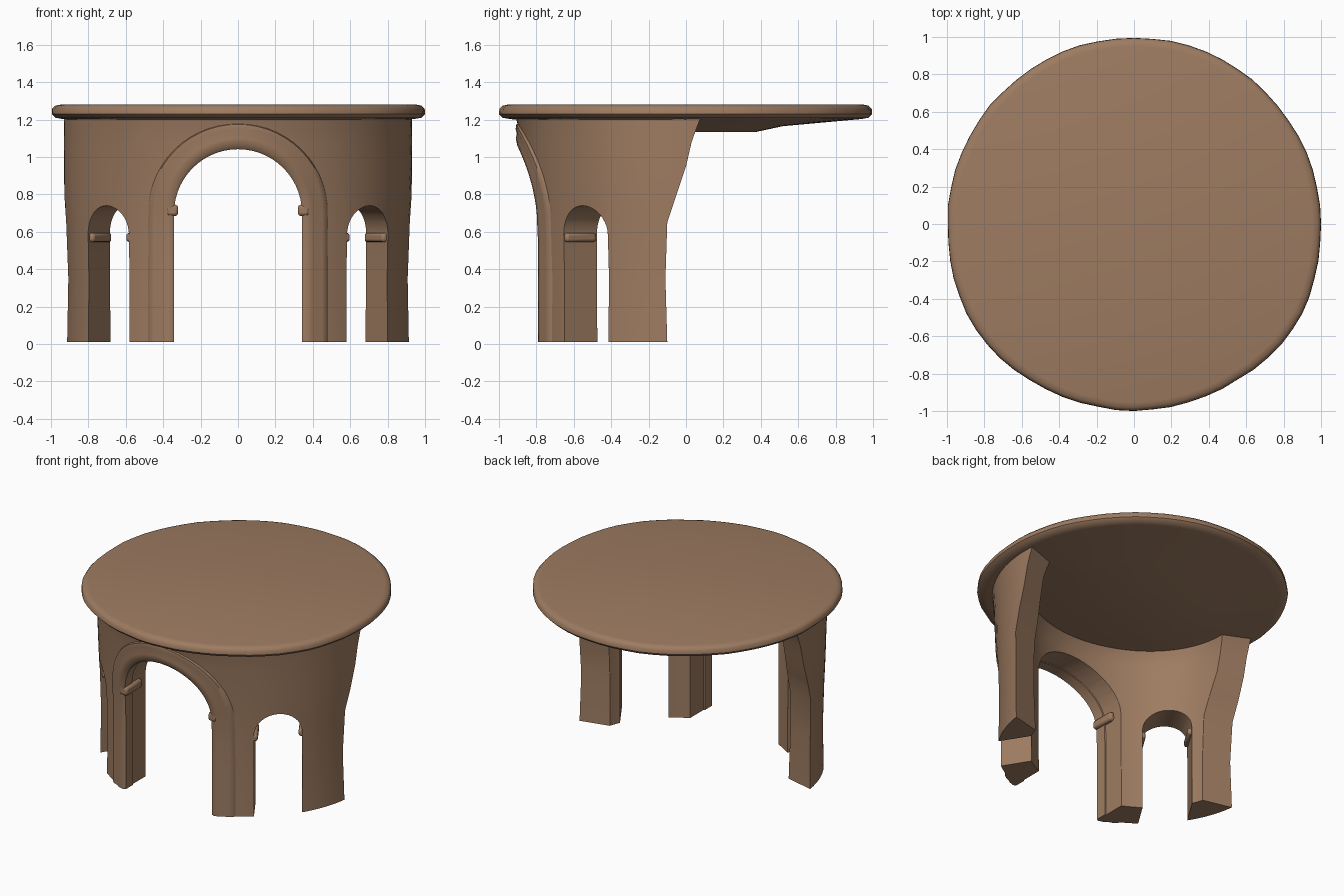
import bpy, bmesh, math, random
from mathutils import Matrix, Vector

random.seed(4)
if "Cube" in bpy.data.objects:
    bpy.data.objects.remove(bpy.data.objects["Cube"])

# Single earthy clay colour
clay = bpy.data.materials.new("brown_clay")
clay.use_nodes = True
clay.diffuse_color = (0.34, 0.20, 0.12, 1)
clay.node_tree.nodes["Principled BSDF"].inputs["Base Color"].default_value = clay.diffuse_color
clay.node_tree.nodes["Principled BSDF"].inputs["Roughness"].default_value = 0.8


def finish(name, bm):
    bmesh.ops.recalc_face_normals(bm, faces=bm.faces)
    mesh = bpy.data.meshes.new(name)
    bm.to_mesh(mesh)
    bm.free()
    mesh.materials.append(clay)
    obj = bpy.data.objects.new(name, mesh)
    bpy.context.collection.objects.link(obj)
    return obj


def activate(obj):
    bpy.ops.object.select_all(action="DESELECT")
    obj.select_set(True)
    bpy.context.view_layer.objects.active = obj


def smooth(obj, bevel=0.0):
    activate(obj)
    if bevel:
        mod = obj.modifiers.new("soft_edges", "BEVEL")
        mod.width, mod.segments = bevel, 2
        mod.limit_method, mod.angle_limit = "ANGLE", math.radians(40)
    bpy.ops.object.shade_smooth_by_angle(angle=math.radians(45))


def skin(bm, rings):
    """Join successive closed rings of points with quads and cap both ends."""
    loops = [[bm.verts.new(p) for p in ring] for ring in rings]
    for a, b in zip(loops, loops[1:]):
        for i in range(len(a)):
            j = (i + 1) % len(a)
            bm.faces.new((a[i], a[j], b[j], b[i]))
    bm.faces.new(loops[0])
    bm.faces.new(loops[-1])


# Round top with a slightly uneven rim and a shallow swelling underneath
profile = [(0.38, 1.135), (0.52, 1.165), (0.94, 1.203), (0.98, 1.21),
           (1.0, 1.23), (0.998, 1.258), (0.982, 1.274), (0.955, 1.28)]
SIDES = 64


def rim_scale(t):
    """Small bulges toward both front corners, plus a little unevenness."""
    bulge = sum(max(0, math.cos(t - math.radians(a))) ** 16 for a in (-32, -145))
    return 1 + 0.022 * bulge - random.uniform(0, 0.006)


rims = [(math.tau * i / SIDES, rim_scale(math.tau * i / SIDES)) for i in range(SIDES)]
bm = bmesh.new()
skin(bm, [[(r * rim * math.cos(t), r * rim * math.sin(t), z) for t, rim in rims]
          for r, z in profile])
smooth(finish("table_top", bm))

# Curved wall: height, outer x and y radius, inner x and y radius, y of the ends
levels = [(0.01, 0.92, 0.84, 0.73, 0.62, -0.10), (0.35, 0.915, 0.84, 0.74, 0.62, -0.11),
          (0.65, 0.925, 0.845, 0.74, 0.62, -0.10), (0.80, 0.93, 0.855, 0.74, 0.63, -0.05),
          (0.95, 0.93, 0.87, 0.75, 0.64, 0.0), (1.08, 0.93, 0.885, 0.75, 0.64, 0.03),
          (1.15, 0.93, 0.895, 0.74, 0.62, 0.055), (1.215, 0.93, 0.91, 0.72, 0.58, 0.08)]
COLS = 48
INNER_SETBACK = 0.05
bm = bmesh.new()
rings = []
for z, ax, ay, bx, by, end in levels:
    ring = []
    for rx, ry, sign, stop in ((ax, ay, 1, end), (bx, by, -1, end - INNER_SETBACK)):
        limit = math.acos(-stop / ry)
        for i in range(COLS + 1):
            t = sign * limit * (2 * i / COLS - 1)
            ring.append((rx * math.sin(t), -ry * math.cos(t), z))
    rings.append(ring)
skin(bm, rings)
wall = finish("arched_wall", bm)


def arch_line(half, spring, foot, steps=20):
    """Points and outward normals of a round arch, foot to foot."""
    pts = [(half, foot + (spring - foot) * k / 4, 1, 0) for k in range(4)]
    for i in range(steps + 1):
        a = math.pi * i / steps
        pts.append((half * math.cos(a), spring + half * math.sin(a), math.cos(a), math.sin(a)))
    return pts + [(-x, z, -n, m) for x, z, n, m in reversed(pts[:4])]


def cut_arch(half, spring, turn, shift):
    """Cut an arched opening, moved sideways and then turned away from the front."""
    bm = bmesh.new()
    outline = arch_line(half, spring, -0.2)
    spin = Matrix.Rotation(turn, 3, "Z")
    skin(bm, [[spin @ Vector((x + shift, y, z)) for x, z, _, _ in outline] for y in (-1.2, -0.35)])
    cutter = finish("arch_cutter", bm)
    cutter.hide_render = True
    mod = wall.modifiers.new("opening", "BOOLEAN")
    mod.operation, mod.solver, mod.object = "DIFFERENCE", "EXACT", cutter
    activate(wall)
    bpy.ops.object.modifier_apply(modifier=mod.name)
    bpy.data.objects.remove(cutter)


SIDE_TURN = math.radians(32)
SIDE_SHIFT = 0.303
SIDE_HALF = 0.155
cut_arch(0.35, 0.70, 0, 0)
for side in (-1, 1):
    cut_arch(SIDE_HALF, 0.585, side * SIDE_TURN, side * SIDE_SHIFT)
smooth(wall, 0.018)

# Raised band framing the front arch down to the ground
section = [(-0.008, -0.08), (-0.008, 0.0), (0.01, 0.016), (0.05, 0.02), (0.075, 0.012),
           (0.1, 0.016), (0.125, 0.012), (0.14, -0.03), (0.14, -0.08)]
bm = bmesh.new()
rings = []
for x, z, nx, nz in arch_line(0.35, 0.70, 0.01, 28):
    ring = []
    for out, depth in section:
        px, pz = x + nx * out, z + nz * out
        ry = 0.84 + 0.055 * max(0, min(1, (pz - 0.62) / 0.53))
        ring.append((px, -ry * math.sqrt(1 - (px / 0.93) ** 2) - depth, pz))
    rings.append(ring)
skin(bm, rings)
smooth(finish("front_arch_band", bm))


def impost(name, centre, size, turn):
    """Small rounded ledge where an arch springs from its leg."""
    bm = bmesh.new()
    bmesh.ops.create_cube(bm, size=1, matrix=Matrix.Rotation(turn, 4, "Z")
                          @ Matrix.Translation(centre) @ Matrix.Diagonal((*size, 1)))
    smooth(finish(name, bm), 0.015)


for side, label in ((-1, "right"), (1, "left")):
    impost(label + "_front_impost", (side * 0.35, -0.71, 0.715), (0.06, 0.18, 0.06), 0)
    for edge, leg, reach in ((-1, "front", -0.765), (1, "back", -0.67)):
        impost(f"{label}_side_arch_{leg}_impost",
               (side * (SIDE_SHIFT + edge * SIDE_HALF), reach, 0.57),
               (0.05, 0.19, 0.05), side * SIDE_TURN)
